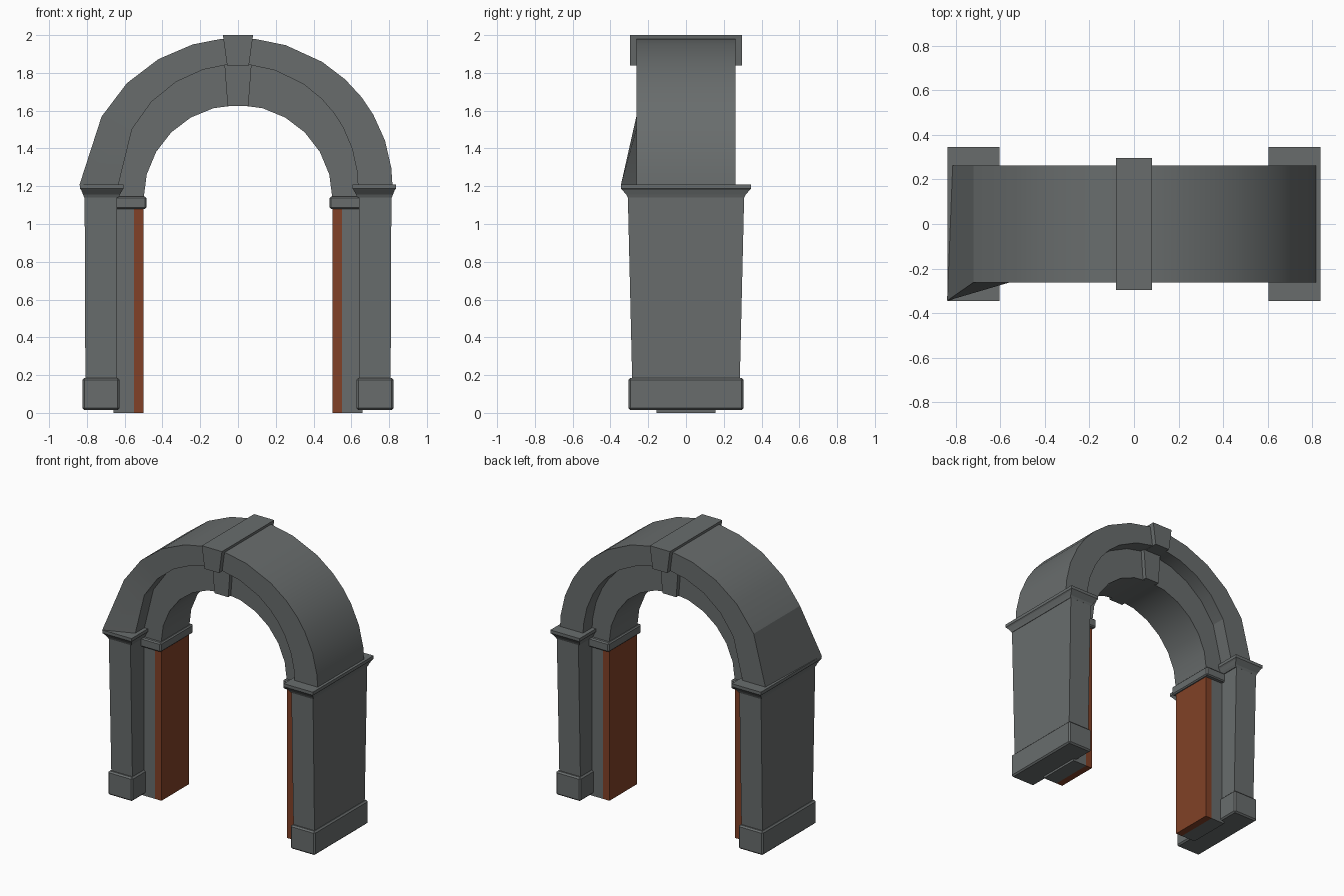
import bpy, bmesh
from math import sin, cos, radians

cube = bpy.data.objects.get("Cube")
if cube:
    bpy.data.objects.remove(cube, do_unlink=True)


def make_material(name, colour):
    mat = bpy.data.materials.new(name)
    mat.use_nodes = True
    mat.diffuse_color = colour
    mat.node_tree.nodes["Principled BSDF"].inputs["Base Color"].default_value = colour
    return mat


stone = make_material("grey stone", (0.14, 0.152, 0.152, 1))
wood = make_material("red brown wood", (0.22, 0.053, 0.02, 1))


def finish(bm, name, mat, smooth_angle=0, bevel=0):
    bmesh.ops.recalc_face_normals(bm, faces=bm.faces)
    mesh = bpy.data.meshes.new(name)
    bm.to_mesh(mesh)
    bm.free()
    mesh.materials.append(mat)
    if smooth_angle:
        mesh.shade_smooth()
        mesh.set_sharp_from_angle(angle=radians(smooth_angle))
    obj = bpy.data.objects.new(name, mesh)
    bpy.context.collection.objects.link(obj)
    if bevel:
        mod = obj.modifiers.new("soft edges", "BEVEL")
        mod.width = bevel
        mod.segments = 1
    return obj


def bridge(bm, loops):
    """Skin a row of four-cornered sections and close both ends."""
    for a, b in zip(loops, loops[1:]):
        for i in range(4):
            j = (i + 1) % 4
            bm.faces.new((a[i], a[j], b[j], b[i]))
    bm.faces.new(loops[0])
    bm.faces.new(loops[-1])


def stack(name, mat, sections, side=1, bevel=0):
    """Block from rectangles (z, inner x, outer x, half depth)."""
    bm = bmesh.new()
    loops = [[bm.verts.new((side * x, y, z))
              for x, y in ((x0, -d), (x1, -d), (x1, d), (x0, d))]
             for z, x0, x1, d in sections]
    bridge(bm, loops)
    return finish(bm, name, mat, bevel=bevel)


def arch(name, angles, spring, inner, outer, depth, flare=None):
    """Half ring on elliptical curves; inner and outer are (rx, rz)."""
    bm = bmesh.new()
    loops = []
    for a in angles:
        c, s = cos(radians(a)), sin(radians(a))
        loops.append([bm.verts.new((rx * c, y, spring + rz * s))
                      for (rx, rz), y in ((inner, -depth), (outer, -depth),
                                          (outer, depth), (inner, depth))])
    if flare:
        loops[-1][1].co = flare
    bridge(bm, loops)
    return finish(bm, name, stone, smooth_angle=20)


# Arch rings, with the wide flared foot on the right-hand springer
arch("outer_arch", [0, 7, 18, 29, 37, 46, 57, 72, 84, 96, 107, 121, 136, 152, 180],
     1.2, (0.635, 0.645), (0.818, 0.785), 0.263, flare=(-0.84, -0.345, 1.205))
arch("inner_arch", range(0, 181, 15), 1.135, (0.5, 0.495), (0.67, 0.73), 0.16)

# Keystone, projecting above and set back below
stack("keystone_upper", stone, [(1.84, -0.058, 0.058, 0.297), (2.0, -0.08, 0.08, 0.297)])
stack("keystone_lower", stone, [(1.625, -0.055, 0.055, 0.19), (1.85, -0.072, 0.072, 0.19)])

for side, label in ((1, "left"), (-1, "right")):
    # Outer pillar
    stack(label + "_plinth", stone,
          [(0.015, 0.628, 0.823, 0.305), (0.185, 0.628, 0.823, 0.305)], side, bevel=0.01)
    stack(label + "_shaft", stone,
          [(0.18, 0.64, 0.808, 0.285), (1.15, 0.64, 0.812, 0.308)], side)
    stack(label + "_capital", stone,
          [(1.14, 0.635, 0.815, 0.308), (1.155, 0.625, 0.82, 0.315),
           (1.18, 0.612, 0.83, 0.338), (1.188, 0.605, 0.837, 0.345),
           (1.21, 0.605, 0.837, 0.345)], side)
    # Inner pier, its wooden lining and its small capital
    stack(label + "_pier", stone,
          [(0, 0.55, 0.66, 0.155), (1.09, 0.55, 0.66, 0.155)], side)
    stack(label + "_wood_lining", wood,
          [(0, 0.5, 0.55, 0.155), (1.09, 0.5, 0.55, 0.155)], side)
    stack(label + "_pier_capital", stone,
          [(1.08, 0.485, 0.66, 0.185), (1.145, 0.485, 0.66, 0.185)], side, bevel=0.008)
